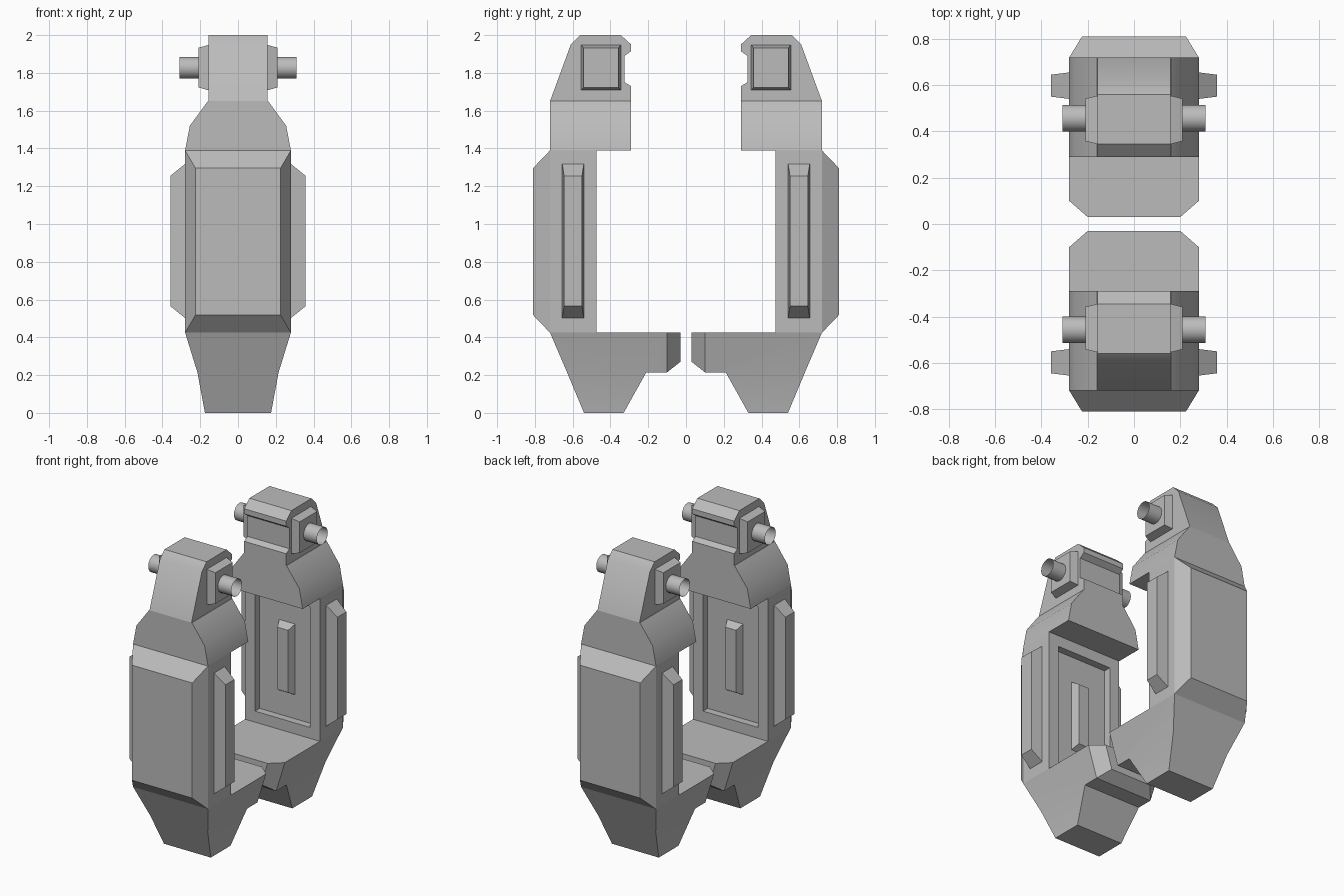
import bpy, bmesh, math
from mathutils import Matrix, Vector

cube = bpy.data.objects.get("Cube")
if cube:
    bpy.data.objects.remove(cube)

grey = bpy.data.materials.new("plain grey")
grey.use_nodes = True
grey.diffuse_color = (0.5, 0.5, 0.5, 1)
grey.node_tree.nodes["Principled BSDF"].inputs["Base Color"].default_value = (0.5, 0.5, 0.5, 1)


def finish(name, bm, both_sides=False):
    """Store the mesh and mirror it to the back half (and the other side)."""
    mesh = bpy.data.meshes.new(name)
    bm.to_mesh(mesh)
    bm.free()
    mesh.materials.append(grey)
    mesh.shade_smooth()
    mesh.set_sharp_from_angle(angle=math.radians(30))
    obj = bpy.data.objects.new(name, mesh)
    bpy.context.collection.objects.link(obj)
    mirror = obj.modifiers.new("mirror", 'MIRROR')
    mirror.use_axis = (both_sides, True, False)
    mirror.use_mirror_merge = False


def prism(*bands):
    """Join side outlines of (y, z, half width) points; shared walls are left out."""
    faces = {}
    for band in bands:
        left = [(w, y, z) for y, z, w in band]
        right = [(-w, y, z) for y, z, w in band]
        loops = [left, right[::-1]]
        for i in range(len(band)):
            loops.append([left[i - 1], right[i - 1], right[i], left[i]])
        for loop in loops:
            key = frozenset(loop)
            if key in faces:
                del faces[key]
            else:
                faces[key] = loop
    bm = bmesh.new()
    for loop in faces.values():
        bm.faces.new([bm.verts.new(p) for p in loop])
    bmesh.ops.remove_doubles(bm, verts=bm.verts, dist=1e-5)
    bmesh.ops.dissolve_limit(bm, angle_limit=0.01, verts=bm.verts, edges=bm.edges)
    bmesh.ops.recalc_face_normals(bm, faces=bm.faces)
    return bm


def raised_block(centre, size, taper, direction):
    """Block whose outer end, along direction, shrinks by taper on each side."""
    bm = bmesh.new()
    bmesh.ops.create_cube(bm, size=1)
    direction = Vector(direction)
    for v in bm.verts:
        outer = v.co.dot(direction) > 0
        for i in range(3):
            shrink = 2 * taper[i] if outer else 0
            v.co[i] = centre[i] + v.co[i] * (size[i] - shrink)
    return bm


# Foot with an inward toe
finish("foot", prism(
    [(-.54, 0, .175), (-.33, 0, .175), (-.21, .215, .215), (-.63, .215, .215)],
    [(-.63, .215, .215), (-.21, .215, .215), (-.10, .215, .215),
     (-.10, .425, .28), (-.475, .425, .28), (-.72, .425, .28)],
    [(-.10, .215, .215), (-.03, .27, .152), (-.03, .425, .2), (-.10, .425, .28)]))

# Body with a sunken panel on its inner face
body = prism([(-.72, .425, .28), (-.475, .425, .28), (-.475, 1.39, .28), (-.72, 1.39, .28)])
inner = max(body.faces, key=lambda f: f.calc_center_median().y)
bmesh.ops.inset_individual(body, faces=[inner], thickness=.105)
sunk = bmesh.ops.extrude_discrete_faces(body, faces=[inner])["faces"][0]
bmesh.ops.translate(body, verts=sunk.verts, vec=(0, -.05, 0))
finish("body", body)
finish("inner_bar", raised_block((0, -.502, .9), (.12, .05, .48), (.02, 0, .03), (0, 1, 0)))

# Outer plate and side bars
finish("outer_plate", raised_block((0, -.765, .907), (.56, .09, .965), (.055, 0, .094), (0, -1, 0)))
finish("side_bar", raised_block((.318, -.598, .91), (.08, .115, .82), (0, .01, .065), (1, 0, 0)), True)

# Shoulder
finish("shoulder", prism(
    [(-.72, 1.39, .28), (-.29, 1.39, .28), (-.29, 1.52, .255), (-.72, 1.52, .255)],
    [(-.72, 1.52, .255), (-.29, 1.52, .255), (-.29, 1.65, .16), (-.72, 1.65, .16)]))

# Head with a notch on the inner side
head = [(-.72, 1.65), (-.29, 1.65), (-.29, 1.73), (-.325, 1.75), (-.325, 1.89), (-.29, 1.915),
        (-.29, 1.95), (-.345, 2), (-.56, 2), (-.61, 1.95)]
finish("head", prism([(y, z, .157) for y, z in head]))
finish("head_pad", raised_block((.183, -.45, 1.828), (.054, .21, .24), (0, .013, .015), (1, 0, 0)), True)

# Open pin on each side of the head
pin = bmesh.new()
bmesh.ops.create_cone(pin, cap_ends=False, segments=16, radius1=.058, radius2=.058, depth=.11,
                      matrix=Matrix.Translation((.255, -.457, 1.827)) @ Matrix.Rotation(math.pi / 2, 4, 'Y'))
finish("pin", pin, True)
